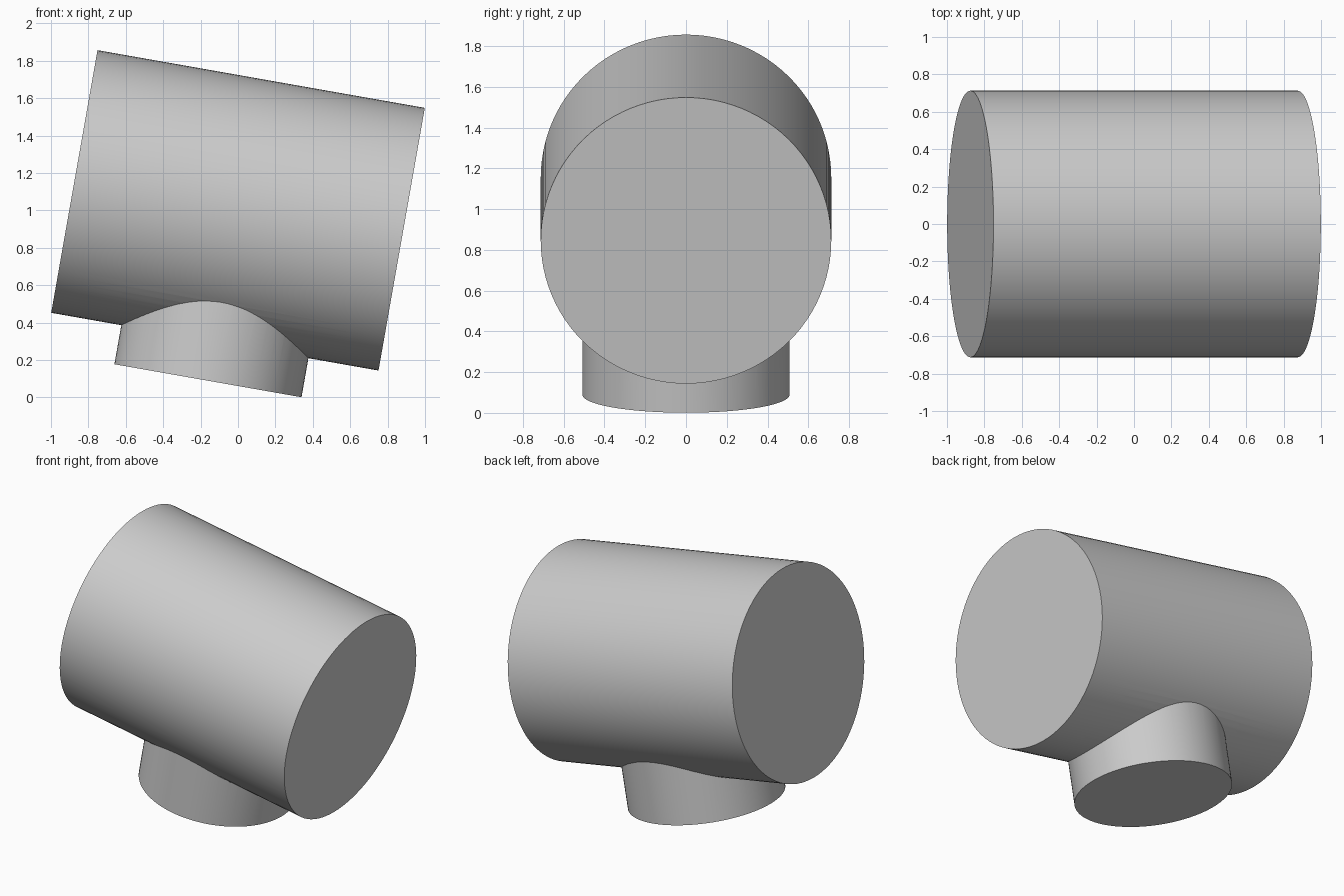
import bpy
from math import radians
from mathutils import Matrix

cube = bpy.data.objects.get("Cube")
if cube:
    bpy.data.objects.remove(cube, do_unlink=True)

# Plain grey
grey = bpy.data.materials.new("plain grey")
grey.use_nodes = True
color = (0.6, 0.6, 0.6, 1)
grey.diffuse_color = color
grey.node_tree.nodes["Principled BSDF"].inputs["Base Color"].default_value = color

# The whole tee is pitched about its centre
pitch = Matrix.Translation((0, 0, 1)) @ Matrix.Rotation(radians(10), 4, "Y")


def cylinder(name, radius, length, placement):
    bpy.ops.mesh.primitive_cylinder_add(vertices=96, radius=radius, depth=length)
    obj = bpy.context.object
    obj.name = obj.data.name = name
    obj.data.transform(pitch @ placement)
    obj.data.materials.append(grey)
    return obj


# Main barrel along x, with a short round stem below its middle
stem_length = 0.925
barrel = cylinder("tee_body", 0.713, 1.777, Matrix.Rotation(radians(90), 4, "Y"))
stem = cylinder("stem", 0.508, stem_length, Matrix.Translation((0, 0, -stem_length / 2)))

# Join both into one solid
bpy.context.view_layer.objects.active = barrel
union = barrel.modifiers.new("join_stem", "BOOLEAN")
union.operation = "UNION"
union.solver = "EXACT"
union.object = stem
bpy.ops.object.modifier_apply(modifier=union.name)
bpy.data.objects.remove(stem, do_unlink=True)

# Smooth round walls, sharp rims and seam
bpy.ops.object.select_all(action="DESELECT")
barrel.select_set(True)
bpy.ops.object.shade_smooth_by_angle(angle=radians(25))
